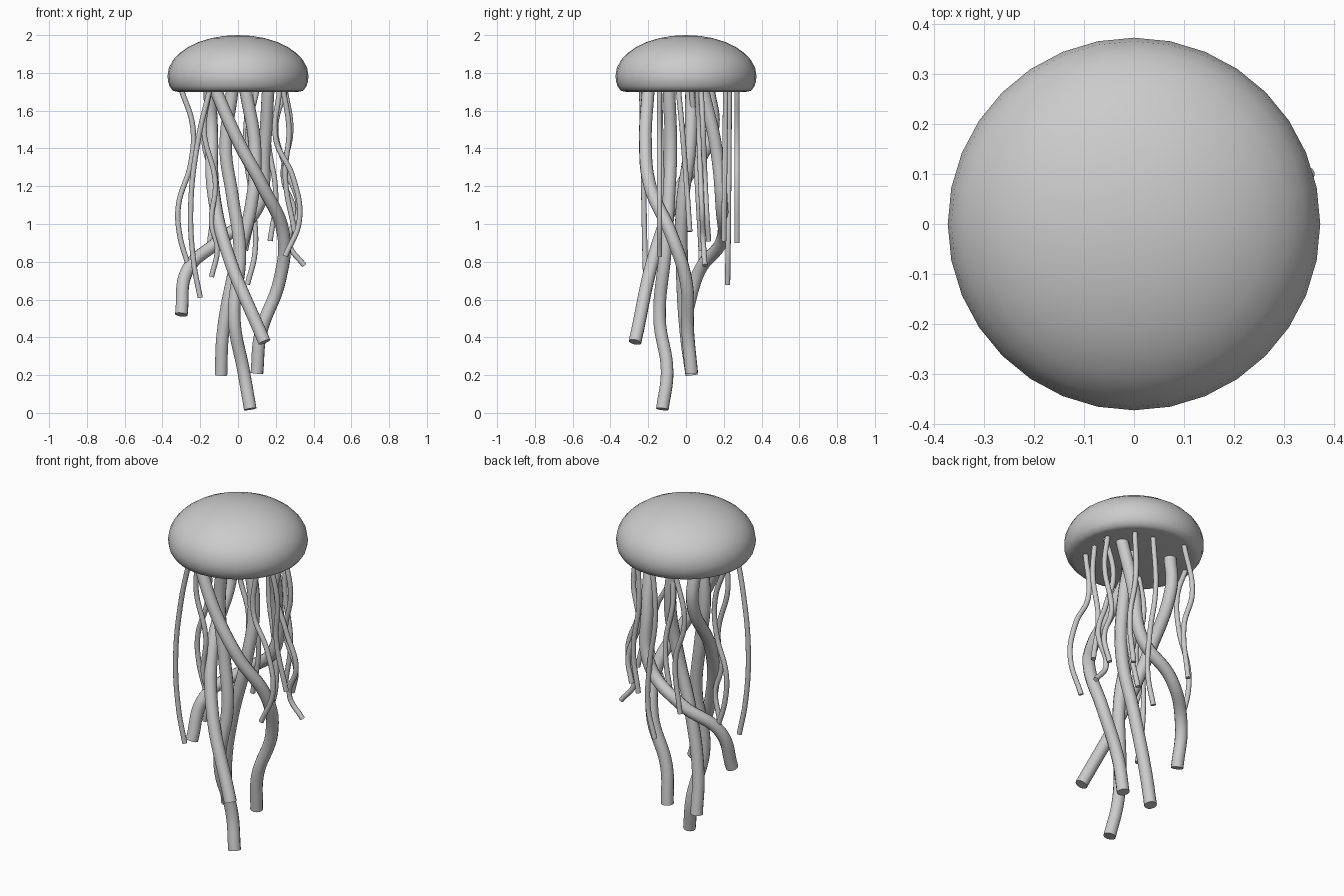
import bpy, bmesh, math

if "Cube" in bpy.data.objects:
    bpy.data.objects.remove(bpy.data.objects["Cube"])


def shade(obj):
    bpy.ops.object.select_all(action='DESELECT')
    obj.select_set(True)
    bpy.context.view_layer.objects.active = obj
    bpy.ops.object.shade_smooth_by_angle(angle=math.radians(50))


# Bell: squashed dome with rounded rim and flat underside
def make_bell(segments=32):
    profile = [(0.373 * math.cos(a), 1.785 + 0.215 * math.sin(a))
               for a in (math.radians(90 * i / 8) for i in range(8))]
    lower = [(0.371, 1.758), (0.363, 1.73), (0.345, 1.705), (0.32, 1.70)]
    profile = lower[::-1] + profile
    bm = bmesh.new()
    rings = []
    for r, z in profile:
        rings.append([bm.verts.new((r * math.cos(t), r * math.sin(t), z))
                      for t in (2 * math.pi * i / segments for i in range(segments))])
    for a, b in zip(rings, rings[1:]):
        for i in range(segments):
            j = (i + 1) % segments
            bm.faces.new((a[i], a[j], b[j], b[i]))
    top = bm.verts.new((0, 0, 2.0))
    for i in range(segments):
        bm.faces.new((rings[-1][i], rings[-1][(i + 1) % segments], top))
    bm.faces.new(rings[0][::-1])
    bmesh.ops.recalc_face_normals(bm, faces=bm.faces)
    mesh = bpy.data.meshes.new("bell")
    bm.to_mesh(mesh)
    bm.free()
    obj = bpy.data.objects.new("bell", mesh)
    bpy.context.collection.objects.link(obj)
    shade(obj)


# Tentacle: round capped tube along a smooth path
def make_tube(name, points, radius):
    curve = bpy.data.curves.new(name, 'CURVE')
    curve.dimensions = '3D'
    curve.bevel_depth = radius
    curve.bevel_resolution = 4
    curve.resolution_u = 8
    curve.use_fill_caps = True
    spline = curve.splines.new('BEZIER')
    spline.bezier_points.add(len(points) - 1)
    for bp, co in zip(spline.bezier_points, points):
        bp.co = co
        bp.handle_left_type = bp.handle_right_type = 'AUTO'
    temp = bpy.data.objects.new(name + "_path", curve)
    bpy.context.collection.objects.link(temp)
    bpy.context.view_layer.update()
    mesh = bpy.data.meshes.new_from_object(
        temp.evaluated_get(bpy.context.evaluated_depsgraph_get()))
    bpy.data.objects.remove(temp)
    obj = bpy.data.objects.new(name, mesh)
    bpy.context.collection.objects.link(obj)
    shade(obj)


make_bell()

# Thick oral arms
arms = [
    [(-.12, -.2, 1.71), (0, -.215, 1.44), (.13, -.19, 1.2), (.24, -.08, .95), (.22, 0, .7),
     (.12, .01, .42), (.10, .03, .21)],
    [(-.15, .12, 1.71), (-.14, .14, 1.5), (-.13, -.04, 1.17), (-.06, -.16, .86), (.14, -.27, .375)],
    [(-.03, -.09, 1.71), (-.065, -.08, 1.4), (-.03, -.09, 1.15), (.01, -.11, .85), (-.02, -.14, .5),
     (.03, -.1, .22), (.065, -.125, .02)],
    [(.04, .03, 1.71), (.09, .02, 1.4), (.07, -.02, 1.1), (-.02, -.02, .75), (-.08, 0, .42), (-.09, .03, .2)],
    [(.16, .09, 1.71), (.14, .16, 1.4), (.1, .19, 1.08), (-.1, .19, .91), (-.27, .07, .75), (-.3, 0, .52)],
]
for i, pts in enumerate(arms):
    make_tube(f"oral_arm_{i + 1}", pts, 0.034)

# Thin tentacles: each waves in x while y drifts (start y, end y, path of x/z)
thin = [
    (.07, .08, [(-.3, 1.71), (-.24, 1.52), (-.25, 1.32), (-.315, 1.1), (-.31, .95), (-.26, .77)]),
    (-.235, -.21, [(-.15, 1.71), (-.21, 1.45), (-.25, 1.1), (-.235, .8), (-.2, .61)]),
    (-.14, -.11, [(-.15, 1.71), (-.18, 1.5), (-.12, 1.22), (-.14, 1.0), (-.11, .87), (-.14, .72)]),
    (.23, .22, [(.06, 1.71), (.04, 1.4), (.08, 1.1), (.09, .85), (.05, .68)]),
    (.21, .2, [(.17, 1.71), (.16, 1.45), (.2, 1.15), (.17, .91)]),
    (.06, .1, [(.25, 1.71), (.2, 1.5), (.26, 1.28), (.32, 1.08), (.27, .9), (.35, .78)]),
    (-.14, -.14, [(.22, 1.71), (.2, 1.45), (.29, 1.25), (.325, 1.02), (.25, .83)]),
    (.08, .12, [(.25, 1.71), (.28, 1.5), (.24, 1.25), (.3, 1.05), (.27, .91)]),
    (.27, .27, [(-.12, 1.71), (-.18, 1.45), (-.12, 1.2), (-.15, .9)]),
    (.03, .08, [(.1, 1.71), (.05, 1.45), (.09, 1.15), (.04, .86)]),
    (-.04, .02, [(.24, 1.71), (.27, 1.5), (.25, 1.25), (.3, .96)]),
]
for i, (y0, y1, path) in enumerate(thin):
    n = len(path) - 1
    make_tube(f"tentacle_{i + 1}",
              [(x, y0 + (y1 - y0) * k / n, z) for k, (x, z) in enumerate(path)], 0.014)
